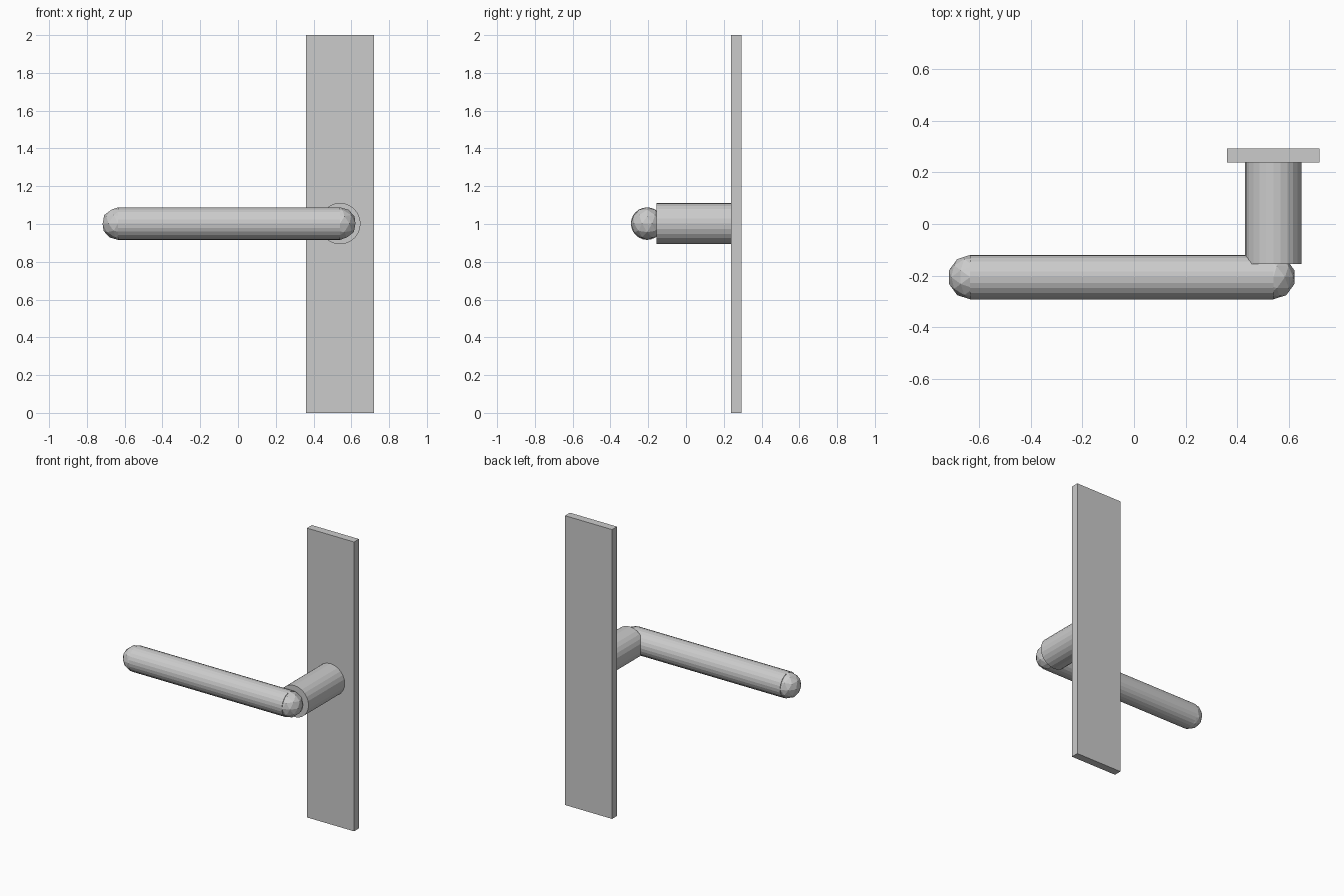
import bpy
from math import pi

if "Cube" in bpy.data.objects:
    bpy.data.objects.remove(bpy.data.objects["Cube"])


def finish(obj, name):
    obj.name = name
    return obj


def rod(name, radius, length, loc, rot):
    bpy.ops.mesh.primitive_cylinder_add(vertices=24, radius=radius, depth=length,
                                        location=loc, rotation=rot)
    return finish(bpy.context.object, name)


# Back plate
bpy.ops.mesh.primitive_cube_add(size=1, location=(0.54, 0.266, 1.0))
plate = finish(bpy.context.object, "back_plate")
plate.scale = (0.36, 0.054, 2.0)

# Neck standing out from the plate
rod("neck", 0.109, 0.395, (0.54, 0.0415, 1.002), (pi / 2, 0, 0))

# Lever with faceted round ends
R, Y, X0, X1 = 0.086, -0.206, -0.635, 0.54
rod("lever", R, X1 - X0, ((X0 + X1) / 2, Y, 1.002), (0, pi / 2, 0))
for name, x in (("lever_tip", X0), ("lever_elbow", X1)):
    bpy.ops.mesh.primitive_ico_sphere_add(subdivisions=2, radius=R, location=(x, Y, 1.002))
    finish(bpy.context.object, name)
